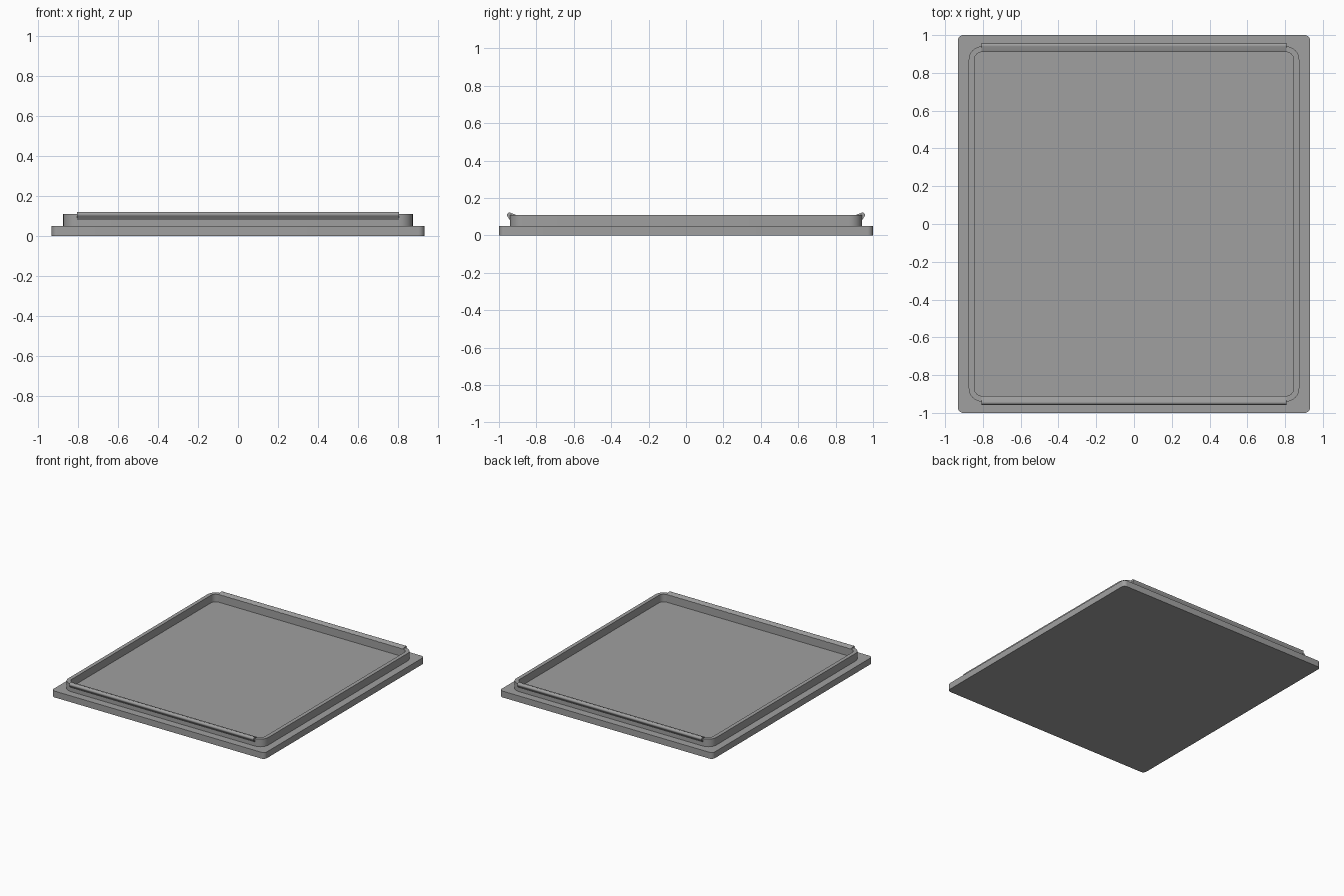
import bpy, bmesh, math

if "Cube" in bpy.data.objects:
    bpy.data.objects.remove(bpy.data.objects["Cube"])

grey = bpy.data.materials.new("plain grey")
grey.diffuse_color = (0.35, 0.35, 0.35, 1)
grey.use_nodes = True
grey.node_tree.nodes["Principled BSDF"].inputs["Base Color"].default_value = grey.diffuse_color


def finish(name, bm):
    bmesh.ops.recalc_face_normals(bm, faces=bm.faces)
    mesh = bpy.data.meshes.new(name)
    bm.to_mesh(mesh)
    bm.free()
    mesh.materials.append(grey)
    obj = bpy.data.objects.new(name, mesh)
    bpy.context.collection.objects.link(obj)
    bpy.ops.object.select_all(action='DESELECT')
    obj.select_set(True)
    bpy.context.view_layer.objects.active = obj
    bpy.ops.object.shade_smooth_by_angle(angle=math.radians(30))
    return obj


def rounded_loop(bm, hx, hy, r, z, seg=8):
    """Ring of vertices around a rounded rectangle."""
    ring = []
    for q, (sx, sy) in enumerate([(1, 1), (-1, 1), (-1, -1), (1, -1)]):
        for i in range(seg + 1):
            a = math.pi / 2 * (q + i / seg)
            ring.append(bm.verts.new((sx * (hx - r) + r * math.cos(a),
                                      sy * (hy - r) + r * math.sin(a), z)))
    return ring


def loft(bm, rings):
    n = len(rings[0])
    for a, b in zip(rings, rings[1:]):
        for i in range(n):
            j = (i + 1) % n
            bm.faces.new((a[i], a[j], b[j], b[i]))
    bm.faces.new(rings[0])
    bm.faces.new(rings[-1])


# Lid: base plate, raised rim wall and recessed floor in one skin
bm = bmesh.new()
loft(bm, [rounded_loop(bm, *s) for s in (
    (0.933, 1.0, 0.03, 0.0),
    (0.933, 1.0, 0.03, 0.05),
    (0.875, 0.94, 0.07, 0.05),
    (0.875, 0.94, 0.07, 0.11),
    (0.845, 0.91, 0.04, 0.11),
    (0.845, 0.91, 0.04, 0.05),
)])
finish("lid", bm)

# Snap beads: rounded lips along the front and back rim walls
CY, CZ, R = 0.944, 0.109, 0.013
profile = [(0.935, 0.08), (0.94, 0.08)]
profile += [(CY + R * math.cos(math.radians(a)), CZ + R * math.sin(math.radians(a)))
            for a in range(-45, 106, 15)]
profile += [(0.911, 0.111), (0.911, 0.109)]
for name, side in (("front_snap_bead", -1), ("back_snap_bead", 1)):
    bm = bmesh.new()
    loft(bm, [[bm.verts.new((x, side * y, z)) for y, z in profile]
              for x in (-0.807, 0.807)])
    finish(name, bm)
